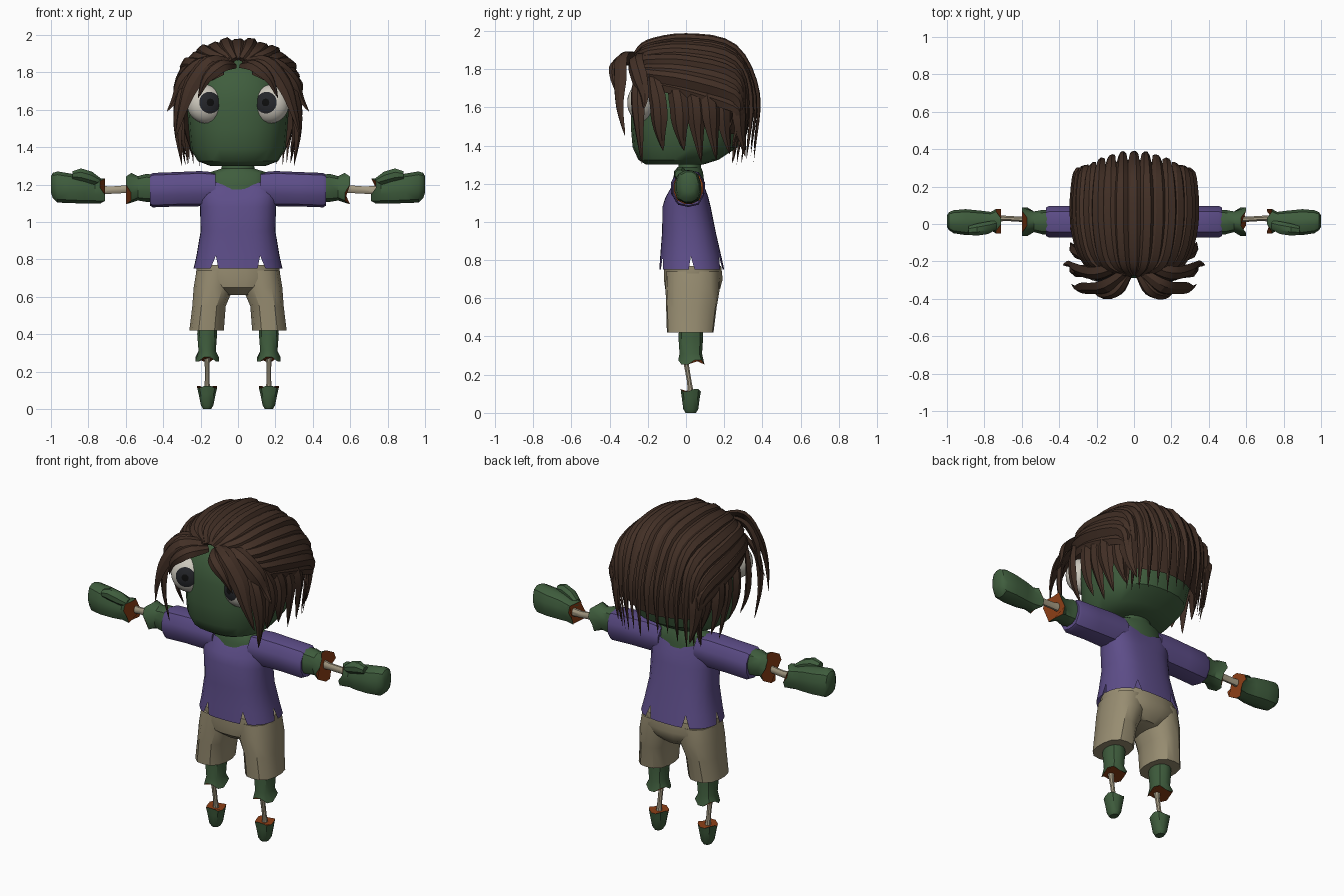
import bpy, bmesh, random
from math import sin, cos, pi, radians
from mathutils import Vector

random.seed(4)
if "Cube" in bpy.data.objects:
    bpy.data.objects.remove(bpy.data.objects["Cube"])


def material(name, rgb):
    m = bpy.data.materials.new(name)
    m.use_nodes = True
    m.diffuse_color = (*rgb, 1)
    m.node_tree.nodes["Principled BSDF"].inputs["Base Color"].default_value = (*rgb, 1)
    return m


SKIN = material("green skin", (.05, .11, .047))
SHIRT = material("purple cloth", (.11, .075, .25))
PANTS = material("tan cloth", (.31, .265, .165))
HAIR = material("brown hair", (.055, .029, .019))
BONE = material("pale bone", (.38, .33, .23))
FLESH = material("raw flesh", (.27, .05, .008))
WHITE = material("eye white", (.6, .57, .5))
IRIS = material("dark iris", (.018, .019, .023))
PUPIL = material("black pupil", (.004, .004, .004))


def finish(name, bm, mats, angle=35):
    bmesh.ops.recalc_face_normals(bm, faces=bm.faces)
    me = bpy.data.meshes.new(name)
    bm.to_mesh(me)
    bm.free()
    for m in mats:
        me.materials.append(m)
    me.polygons.foreach_set("use_smooth", [True] * len(me.polygons))
    me.set_sharp_from_angle(angle=radians(angle))
    ob = bpy.data.objects.new(name, me)
    bpy.context.collection.objects.link(ob)
    return ob


def skin_rings(bm, rings):
    """Bridge closed rings; a missing vertex (None) leaves a notch."""
    for a, b in zip(rings, rings[1:]):
        n = len(a)
        for i in range(n):
            j = (i + 1) % n
            vs = [v for v in (a[i], a[j], b[j], b[i]) if v]
            if len(vs) > 2:
                bm.faces.new(vs)


def loft(name, axis, sections, mats, sides=12, power=2.0, jag=(0, 0), caps=(0, 0), side=1):
    """Sections: (position, centre a, centre b, radius a, radius b).
    jag makes the end rings ragged; caps gives end material slots or None."""
    bm, rings = bmesh.new(), []
    last = len(sections) - 1
    for k, (t, ca, cb, ra, rb) in enumerate(sections):
        ring = []
        rag = jag[0] if k == 0 else jag[1] if k == last else 0
        for i in range(sides):
            ang = 2 * pi * (i + .5) / sides
            c, s = cos(ang), sin(ang)
            f = (abs(c) ** power + abs(s) ** power) ** (-1 / power)
            a, b = ca + ra * c * f, cb + rb * s * f
            h = t + rag * (-1) ** (i // 2)
            p = (h, a, b) if axis == "X" else (a, b, h)
            ring.append(bm.verts.new((p[0] * side, p[1], p[2])))
        rings.append(ring)
    skin_rings(bm, rings)
    for ring, slot in ((rings[0], caps[0]), (rings[-1], caps[1])):
        if slot is not None:
            bm.faces.new(ring).material_index = slot
    return finish(name, bm, mats)


def curve_points(pts, steps=4):
    """Catmull-Rom path through the points."""
    p = [Vector(q) for q in pts]
    p = [2 * p[0] - p[1]] + p + [2 * p[-1] - p[-2]]
    out = []
    for a, b, c, d in zip(p, p[1:], p[2:], p[3:]):
        for k in range(steps):
            t = k / steps
            out.append(.5 * (2 * b + (c - a) * t + (2 * a - 5 * b + 4 * c - d) * t * t
                             + (3 * b - a - 3 * c + d) * t ** 3))
    return out + [p[-2]]


def lock(bm, pts, w, thick=.022):
    """A flat, ridged lock of hair that tapers to a point."""
    path, rings = curve_points(pts), []
    for k, p in enumerate(path[:-1]):
        s = k / (len(path) - 1)
        size = min(.55 + 2 * s, 1, 1.9 * (1 - s) + .08)
        tan = (path[k + 1] - path[max(k - 1, 0)]).normalized()
        out = p - Vector((0, .04, 1.6))
        out = (out - tan * out.dot(tan)).normalized()
        across = tan.cross(out)
        rings.append([bm.verts.new(p + across * w * size * u + out * thick * size * v)
                      for u, v in ((-1, -.5), (-.45, .6), (.35, .8), (1, -.3), (0, -.8))])
    skin_rings(bm, rings)
    bm.faces.new(rings[0])
    tip = bm.verts.new(path[-1])
    for i in range(5):
        bm.faces.new((rings[-1][i], rings[-1][i - 1], tip))


# Head and neck
loft("head", "Z", [(1.3, 0, -.06, .15, .15), (1.325, 0, -.04, .215, .21), (1.39, 0, -.005, .255, .275),
                   (1.5, 0, .01, .265, .3), (1.64, 0, .02, .275, .31), (1.75, 0, .02, .25, .29),
                   (1.83, 0, .03, .2, .245), (1.9, 0, .04, .1, .14)], [SKIN], 24, 2.5)
loft("neck", "Z", [(1.08, 0, .01, .16, .1), (1.2, 0, .01, .18, .088), (1.262, 0, .015, .165, .075),
                   (1.285, 0, .02, .09, .06), (1.36, 0, .02, .08, .06)], [SKIN], 16)

# Shirt body with a scooped neckline and slits at the hem
bm, rings = bmesh.new(), []
angles, slits = [], [pi * k / 6 for k in (0, 2, 4, 6, 8, 10)]
for k in range(24):
    a = 2 * pi * k / 24
    angles += [a - .09, a, a + .09] if k % 4 == 0 else [a]
for z, y, rx, ry in ((.75, .03, .238, .17), (.82, .025, .222, .16), (.95, .015, .2, .14),
                     (1.08, .003, .203, .126), (1.16, .005, .21, .112), (1.27, .012, .19, .083)):
    ring = []
    for a in angles:
        slit = z == .75 and any(abs(a - s) < .01 for s in slits)
        drop = .085 * sin(a) ** 2 if z == 1.27 else .03 * sin(a) ** 2 if z == 1.16 else 0
        f = (abs(cos(a)) ** 2.6 + abs(sin(a)) ** 2.6) ** (-1 / 2.6)
        ring.append(None if slit else bm.verts.new((rx * cos(a) * f, y + ry * sin(a) * f, z - drop)))
    rings.append(ring)
skin_rings(bm, rings)
finish("shirt_body", bm, [SHIRT])

# Shorts seat
loft("shorts_seat", "Z", [(.77, 0, .035, .222, .15), (.7, 0, .038, .228, .155), (.65, 0, .035, .2, .145),
                          (.61, 0, .04, .1, .1)], [PANTS], 16, 2.5)

# Limbs, mirrored
for side, word in ((1, "left"), (-1, "right")):
    loft(word + "_sleeve", "X", [(.12, .01, 1.18, .09, .085), (.2, .01, 1.178, .09, .094),
                                 (.32, .012, 1.175, .085, .092), (.455, .012, 1.17, .085, .092),
                                 (.47, .012, 1.17, .078, .084)], [SHIRT], 10, 2.6, side=side)
    loft(word + "_forearm", "X", [(.44, .01, 1.18, .068, .072), (.49, .01, 1.182, .066, .076),
                                  (.535, .012, 1.18, .056, .066), (.585, .012, 1.178, .078, .085)],
         [SKIN, FLESH], 12, 2.5, (0, .014), (0, 1), side)
    loft(word + "_arm_bone", "X", [(.55, .025, 1.18, .02, .03), (.6, .025, 1.175, .015, .022),
                                   (.68, .03, 1.17, .015, .021), (.75, .03, 1.17, .02, .026)],
         [BONE], 8, side=side)
    loft(word + "_hand", "X", [(.725, .015, 1.165, .066, .068), (.765, .015, 1.165, .05, .066),
                               (.82, .01, 1.173, .062, .075), (.9, .01, 1.18, .07, .08),
                               (.965, .012, 1.187, .062, .084), (.99, .015, 1.195, .048, .068),
                               (1, .015, 1.2, .03, .045)],
         [SKIN, FLESH], 12, 2.8, (.013, 0), (1, 0), side)
    loft(word + "_thumb", "X", [(.735, -.005, 1.215, .025, .02), (.78, -.02, 1.235, .035, .035),
                                (.84, -.03, 1.252, .034, .036), (.885, -.035, 1.25, .024, .022)],
         [SKIN], 8, 2.4, side=side)
    leg = .165 * side
    loft(word + "_shorts_leg", "Z", [(.74, .115 * side, .035, .108, .14), (.65, .13 * side, .035, .108, .142),
                                     (.55, .155 * side, .028, .09, .132), (.42, .168 * side, .022, .093, .122)],
         [PANTS], 14, 2.6)
    loft(word + "_shin", "Z", [(.46, leg, .025, .05, .06), (.4, leg, .025, .054, .066),
                               (.31, leg, .025, .047, .06), (.265, leg, .028, .064, .07)],
         [SKIN, FLESH], 12, 2.4, (0, .012), (0, 1))
    loft(word + "_leg_bone", "Z", [(.29, leg, -.002, .02, .02), (.24, leg, .004, .014, .014),
                                   (.16, leg, .018, .013, .013), (.1, leg, .025, .018, .018)], [BONE], 8)
    loft(word + "_foot", "Z", [(.118, leg, .025, .054, .054), (.08, leg, .025, .046, .048),
                               (.02, leg, .025, .034, .04), (0, leg, .025, .022, .028)],
         [SKIN, FLESH], 12, 2.4, (.006, 0), (1, 0))

    # Bulging eye with iris and pupil as rings around its pole
    bm = bmesh.new()
    bmesh.ops.create_uvsphere(bm, u_segments=24, v_segments=16, radius=1)
    for f in bm.faces:
        h = f.calc_center_median().normalized().z
        f.material_index = 2 if h > cos(radians(11)) else 1 if h > cos(radians(33)) else 0
    eye = finish(word + "_eye", bm, [WHITE, IRIS, PUPIL])
    eye.scale = (.105, .105, .08)
    eye.rotation_euler = Vector((-.3 * side, -1, .12)).to_track_quat("Z", "Y").to_euler()
    eye.location = (.17 * side, -.225, 1.63)


# Hair: ribs sweep from the parting over the crown and down the back
def rib(phi, tip, inset=0):
    s, c, k = sin(phi), cos(phi), 1 - inset
    return [(.08 * s, -.27, 1.82 + .05 * c), (.25 * s * k, -.2, 1.775 + .155 * c * k),
            (.315 * s * k, 0, 1.74 + .225 * c * k), (.31 * s * k, .25 - inset, 1.66 + .255 * c * k),
            (.29 * s * k, .38 - .1 * s * s - inset, 1.55 + .12 * c), (.27 * s, .36 - .12 * s * s - inset, tip)]


bm = bmesh.new()
rows = [[bm.verts.new(p) for p in curve_points(rib(radians(a), 1.46, .04))] for a in range(-100, 101, 10)]
for a, b in zip(rows, rows[1:]):
    for i in range(len(a) - 1):
        bm.faces.new((a[i], a[i + 1], b[i + 1], b[i]))
finish("hair_cap", bm, [HAIR])

bm = bmesh.new()
for k in range(-8, 9):
    lock(bm, rib(radians(k * 12.5), 1.29 + random.random() * .1), .048, .02 + .012 * (k % 2))
finish("hair_ribs", bm, [HAIR], 25)

# Hanging side locks and the parted fringe
bm = bmesh.new()
for side in (1, -1):
    for y in (-.15, -.04, .05, .13, .2, .28):
        tip = 1.29 + random.random() * .1
        x = .31 if y < .2 else .27
        lock(bm, [(side * px, y + dy, z) for px, dy, z in
                  ((x - .03, -.03, 1.77), (x + .01, 0, 1.62), (x, .01, 1.48), (x - .03, .03, tip))], .05)
    for w, pts in (
            (.042, ((.02, -.26, 1.84), (.09, -.36, 1.84), (.17, -.385, 1.77), (.215, -.36, 1.66))),
            (.052, ((.03, -.25, 1.86), (.15, -.34, 1.86), (.25, -.35, 1.74), (.3, -.35, 1.6), (.335, -.32, 1.45))),
            (.05, ((.05, -.22, 1.87), (.2, -.27, 1.85), (.3, -.25, 1.76), (.34, -.22, 1.66), (.38, -.22, 1.59))),
            (.045, ((.22, -.24, 1.8), (.3, -.26, 1.68), (.325, -.25, 1.5), (.3, -.23, 1.3)))):
        lock(bm, [(side * x, y, z) for x, y, z in pts], w)
finish("hair_fringe", bm, [HAIR], 25)
